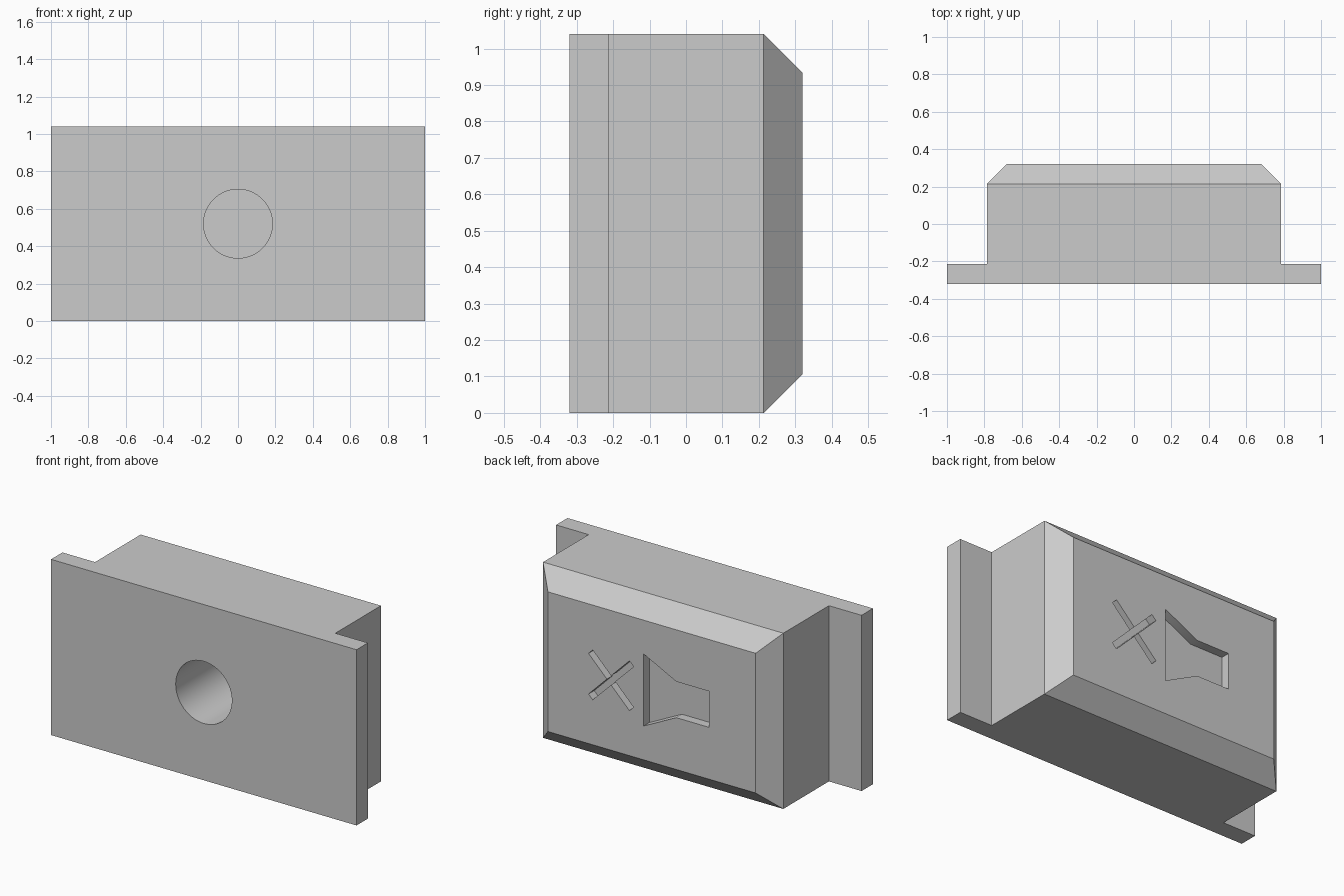
import bpy, bmesh
from math import sin, cos, pi, radians
from mathutils import Vector, Matrix

U = 2 / 37.5            # one design unit in scene units
W, H, D = 37.5, 19.5, 12.0
MID = H / 2

if "Cube" in bpy.data.objects:
    bpy.data.objects.remove(bpy.data.objects["Cube"], do_unlink=True)

grey = bpy.data.materials.new("light_grey")
grey.use_nodes = True
colour = (0.6, 0.6, 0.6, 1)
grey.diffuse_color = colour
grey.node_tree.nodes["Principled BSDF"].inputs["Base Color"].default_value = colour


def prism(name, points, offset, chamfer_back=0):
    """Extrude a flat outline by an offset; optionally bevel out its back face."""
    bm = bmesh.new()
    face = bm.faces.new([bm.verts.new(p) for p in points])
    moved = bmesh.ops.extrude_face_region(bm, geom=[face])["geom"]
    bmesh.ops.translate(bm, vec=Vector(offset),
                        verts=[v for v in moved if isinstance(v, bmesh.types.BMVert)])
    bmesh.ops.recalc_face_normals(bm, faces=bm.faces)
    if chamfer_back:
        back = max(bm.faces, key=lambda f: f.calc_center_median().y)
        bmesh.ops.inset_region(bm, faces=[back], thickness=chamfer_back,
                               use_even_offset=True)
        for v in back.verts:
            v.co.y += chamfer_back
    bmesh.ops.scale(bm, vec=(U, U, U), verts=bm.verts)
    mesh = bpy.data.meshes.new(name)
    bm.to_mesh(mesh)
    bm.free()
    mesh.materials.append(grey)
    obj = bpy.data.objects.new(name, mesh)
    bpy.context.collection.objects.link(obj)
    return obj


# Block with side flanges at the front and a chamfered back
half = W / 2
side = half - 4
front, flange, shoulder = -D / 2, -D / 2 + 2, D / 2 - 2
right_half = [(half, front), (half, flange), (side, flange), (side, shoulder)]
outline = right_half + [(-x, y) for x, y in reversed(right_half)]
block = prism("flanged_block", [(x, y, 0) for x, y in outline], (0, 0, H), 2)

# Round blind hole in the front
hole = [(3.45 * cos(2 * pi * i / 64), 3.45 * sin(2 * pi * i / 64)) for i in range(64)]

# Speaker symbol recess: tall mouth narrowing to a box
upper = [(1, 4), (-3, 2), (-7, 2)]
speaker = upper + [(x, -z) for x, z in reversed(upper)]

# Diagonal cross recess: a plus shape turned by 45 degrees
a, b = 3.55, 0.36
arm = [Vector((a, -b)), Vector((a, b)), Vector((b, b))]
cross = []
for k in range(4):
    turn = Matrix.Rotation(radians(45 + 90 * k), 2)
    cross += [turn @ p + Vector((5, 0)) for p in arm]

cutters = [("front_hole", hole, front - 1, 11),
           ("speaker_recess", speaker, D / 2 - 1, 2),
           ("cross_recess", cross, D / 2 - 1, 2)]
for name, shape, y, depth in cutters:
    cutter = prism(name + "_cutter", [(x, y, z + MID) for x, z in shape], (0, depth, 0))
    cutter.hide_render = True
    mod = block.modifiers.new(name, 'BOOLEAN')
    mod.operation = 'DIFFERENCE'
    mod.solver = 'EXACT'
    mod.object = cutter

# Bake the cuts and drop the cutters
deps = bpy.context.evaluated_depsgraph_get()
deps.update()
block_mesh = bpy.data.meshes.new_from_object(block.evaluated_get(deps))
helpers = [m.object for m in block.modifiers]
block.modifiers.clear()
block.data = block_mesh
for h in helpers:
    bpy.data.objects.remove(h, do_unlink=True)

# Smooth hole wall, crisp edges elsewhere
bpy.ops.object.select_all(action='DESELECT')
block.select_set(True)
bpy.context.view_layer.objects.active = block
bpy.ops.object.shade_smooth_by_angle(angle=radians(30))
